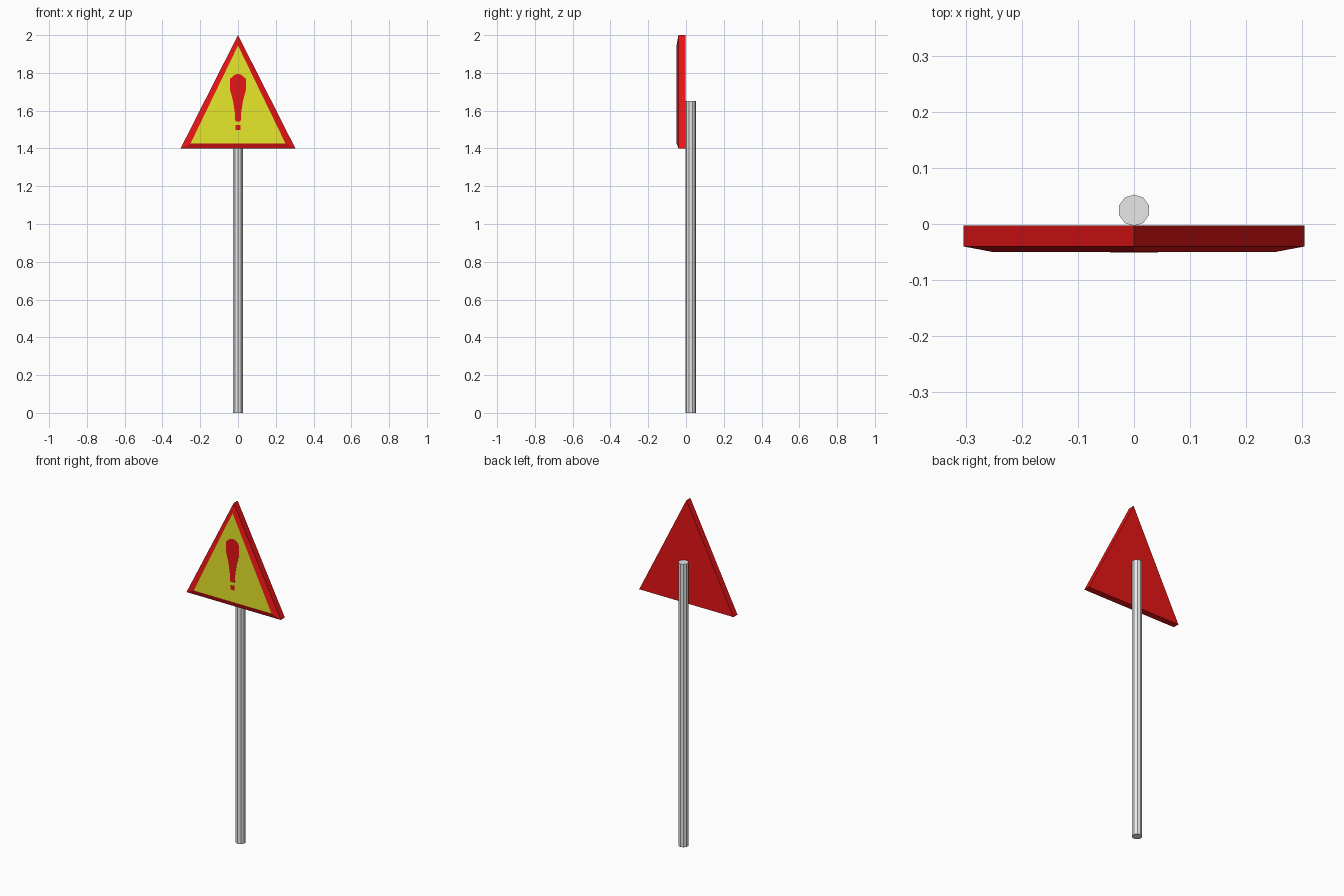
import bpy, bmesh, math
from mathutils import Matrix

cube = bpy.data.objects.get("Cube")
if cube:
    bpy.data.objects.remove(cube, do_unlink=True)


def material(name, rgb):
    m = bpy.data.materials.new(name)
    m.use_nodes = True
    color = (*rgb, 1)
    m.diffuse_color = color
    m.node_tree.nodes["Principled BSDF"].inputs["Base Color"].default_value = color
    return m


red = material("sign red", (0.8, 0.007, 0.008))
yellow = material("sign yellow", (0.8, 0.8, 0.024))
grey = material("pole grey", (0.8, 0.8, 0.8))


def loft(name, rings, mats):
    """Join stacked (y, [(x, z), ...]) outlines into a closed solid, front ring last."""
    bm = bmesh.new()
    loops = [[bm.verts.new((x, y, z)) for x, z in pts] for y, pts in rings]
    n = len(loops[0])
    for a, b in zip(loops, loops[1:]):
        for i in range(n):
            j = (i + 1) % n
            bm.faces.new((a[i], a[j], b[j], b[i]))
    bm.faces.new(loops[0])
    front = bm.faces.new(loops[-1])
    front.material_index = len(mats) - 1
    bmesh.ops.recalc_face_normals(bm, faces=bm.faces)
    return finish(name, bm, mats)


def finish(name, bm, mats):
    mesh = bpy.data.meshes.new(name)
    bm.to_mesh(mesh)
    bm.free()
    for m in mats:
        mesh.materials.append(m)
    obj = bpy.data.objects.new(name, mesh)
    bpy.context.collection.objects.link(obj)
    return obj


def mirrored(half):
    """Complete a right-hand (x, z) profile on the other side."""
    return half + [(-x, z) for x, z in reversed(half) if x > 0]


# Ten-sided pole with a point toward the back
bm = bmesh.new()
place = Matrix.Translation((0, 0.0245, 0.825)) @ Matrix.Rotation(math.pi / 2, 4, 'Z')
bmesh.ops.create_cone(bm, cap_ends=True, segments=10, radius1=0.028, radius2=0.028,
                      depth=1.65, matrix=place)
pole = finish("pole", bm, [grey])
# make sure a corner, not a flat side, lies on the y axis
top_y = max(v.co.y for v in pole.data.vertices)
if top_y < 0.0245 + 0.0275:
    pole.data.transform(place @ Matrix.Rotation(math.pi / 10, 4, 'Z') @ place.inverted())

# Triangular board with a sloped red rim and a yellow face
outer = mirrored([(0, 2.0), (0.304, 1.4)])
inner = mirrored([(0, 1.945), (0.251, 1.427)])
loft("sign_board", [(-0.003, outer), (-0.04, outer), (-0.05, inner)], [red, yellow])

# Warning mark: tapering stroke and square dot
stroke = mirrored([(0, 1.795), (0.022, 1.788), (0.042, 1.768), (0.043, 1.715),
                   (0.026, 1.65), (0.017, 1.59), (0.014, 1.543)])
dot = mirrored([(0.014, 1.524), (0.014, 1.497)])
for name, shape in (("warning_stroke", stroke), ("warning_dot", dot)):
    loft(name, [(-0.0495, shape), (-0.051, shape)], [red])
